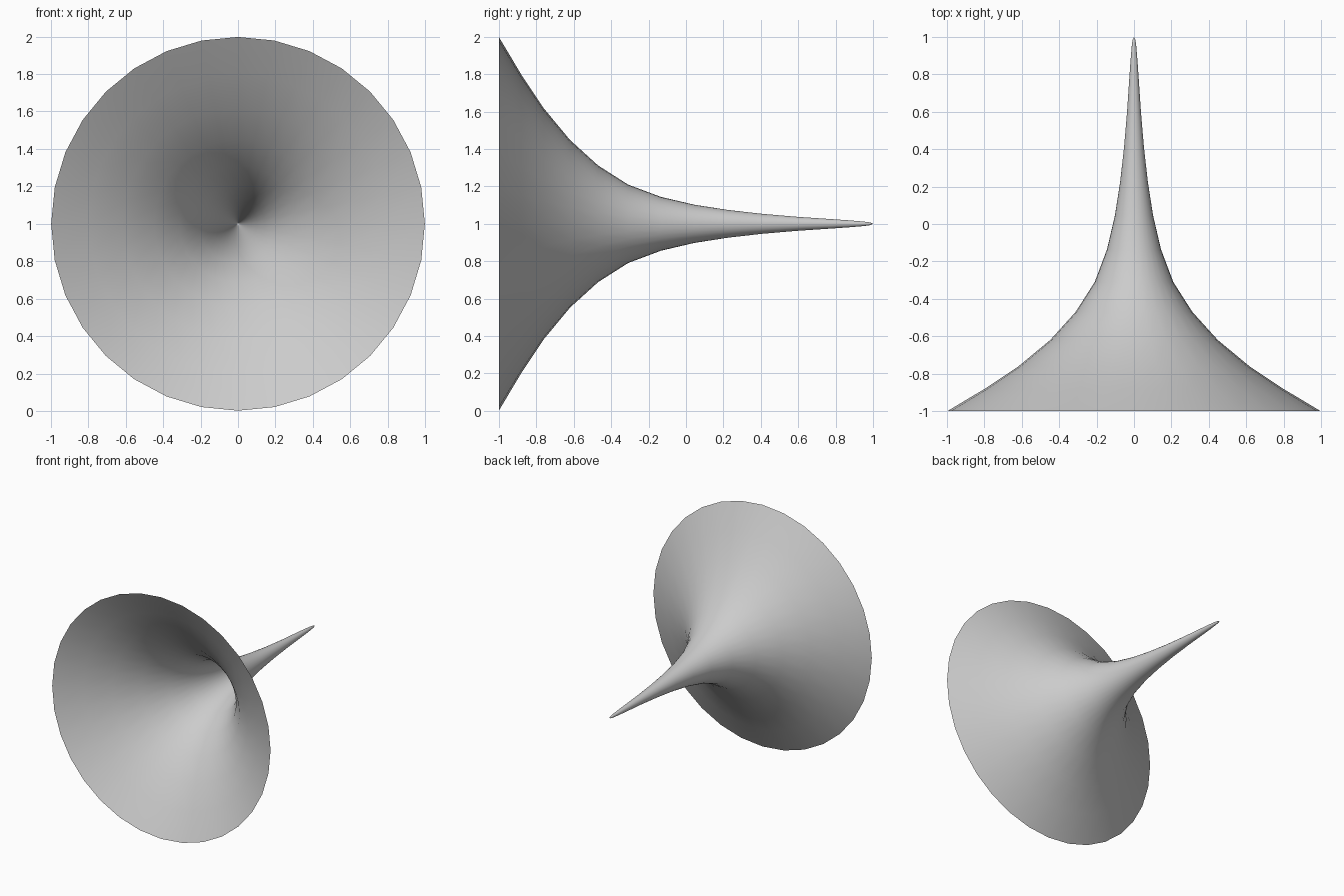
import bpy, bmesh
from math import cos, sin, tau

if "Cube" in bpy.data.objects:
    bpy.data.objects.remove(bpy.data.objects["Cube"])

SIDES = 32
# flared horn profile: (position along y, radius)
PROFILE = [(-1.0, 0.998), (-0.88, 0.797), (-0.76, 0.617), (-0.62, 0.448),
           (-0.47, 0.312), (-0.31, 0.21), (-0.135, 0.144), (0.045, 0.102),
           (0.225, 0.074), (0.41, 0.053), (0.60, 0.037), (0.78, 0.025),
           (0.88, 0.018), (0.95, 0.012), (0.985, 0.007)]

bm = bmesh.new()
# rings around the horizontal axis
rings = [[bm.verts.new((r * sin(tau * i / SIDES), y, r * cos(tau * i / SIDES)))
          for i in range(SIDES)] for y, r in PROFILE]
for a, b in zip(rings, rings[1:]):
    for i in range(SIDES):
        j = (i + 1) % SIDES
        bm.faces.new((a[i], a[j], b[j], b[i]))
# pointed tip; the wide mouth stays open
tip = bm.verts.new((0, 1, 0))
for i in range(SIDES):
    bm.faces.new((rings[-1][i], rings[-1][(i + 1) % SIDES], tip))
bmesh.ops.recalc_face_normals(bm, faces=bm.faces)
for f in bm.faces:
    f.smooth = True

mesh = bpy.data.meshes.new("horn")
bm.to_mesh(mesh)
bm.free()
horn = bpy.data.objects.new("horn", mesh)
horn.location.z = 1
bpy.context.collection.objects.link(horn)
